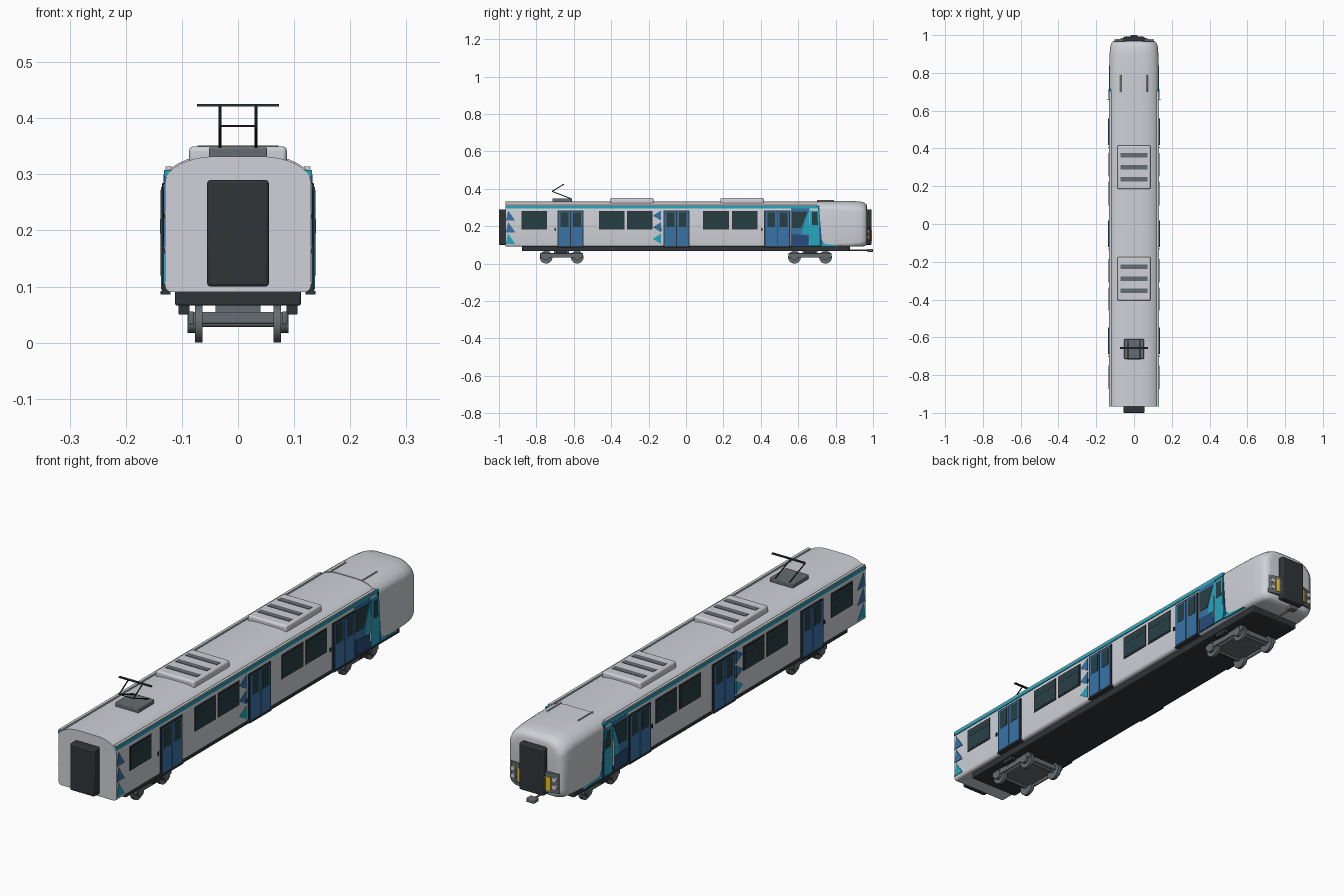
import bpy, bmesh, math
from mathutils import Vector

if "Cube" in bpy.data.objects:
    bpy.data.objects.remove(bpy.data.objects["Cube"])

def mat(name, r, g, b):
    m = bpy.data.materials.new(name)
    m.diffuse_color = (r, g, b, 1)
    m.use_nodes = True
    m.node_tree.nodes["Principled BSDF"].inputs["Base Color"].default_value = m.diffuse_color
    return m

SILVER = mat("silver", .62, .64, .68)
BLACK = mat("black", .03, .035, .04)
STEEL = mat("steel", .13, .15, .16)
GLASS = mat("glass", .02, .05, .06)
BLUE = mat("blue", .04, .17, .38)
NAVY = mat("navy", .02, .07, .20)
TEAL = mat("teal", .02, .38, .52)
YELLOW = mat("yellow", .75, .5, .03)

def finish(name, bm, m, bevel=0, angle=35):
    bmesh.ops.recalc_face_normals(bm, faces=bm.faces)
    me = bpy.data.meshes.new(name)
    bm.to_mesh(me)
    bm.free()
    ob = bpy.data.objects.new(name, me)
    bpy.context.collection.objects.link(ob)
    if m:
        me.materials.append(m)
    if bevel:
        b = ob.modifiers.new("bevel", 'BEVEL')
        b.width, b.segments = bevel, 3
    bpy.ops.object.select_all(action='DESELECT')
    ob.select_set(True)
    bpy.context.view_layer.objects.active = ob
    bpy.ops.object.shade_smooth_by_angle(angle=math.radians(angle))
    return ob

def box(name, x, y, z, m, bevel=0):
    bm = bmesh.new()
    bmesh.ops.create_cube(bm, size=1)
    for v in bm.verts:
        for i, r in enumerate((x, y, z)):
            v.co[i] = r[0] if v.co[i] < 0 else r[1]
    return finish(name, bm, m, bevel)

def sides(name, x, y, z, m, bevel=0):
    for s, tag in ((1, "right"), (-1, "left")):
        box(f"{name}_{tag}", sorted((s * x[0], s * x[1])), y, z, m, bevel)

def rod(name, a, b, r, m, seg=12):
    a, b = Vector(a), Vector(b)
    bm = bmesh.new()
    bmesh.ops.create_cone(bm, cap_ends=True, segments=seg, radius1=r, radius2=r, depth=(b - a).length)
    ob = finish(name, bm, m)
    ob.location = (a + b) / 2
    ob.rotation_euler = (b - a).to_track_quat('Z', 'Y').to_euler()
    return ob

def loft(name, rings, m, angle=35):
    bm = bmesh.new()
    vs = [[bm.verts.new(p) for p in r] for r in rings]
    n = len(vs[0])
    for a, b in zip(vs, vs[1:]):
        for i in range(n):
            bm.faces.new((a[i], a[(i + 1) % n], b[(i + 1) % n], b[i]))
    bm.faces.new(vs[0])
    bm.faces.new(vs[-1])
    return finish(name, bm, m, angle=angle)

def panel(name, pts, m, x0=.126, x1=.1325):
    # flat side decal from a (y, z) outline, on both flanks
    for s, tag in ((1, "right"), (-1, "left")):
        loft(f"{name}_{tag}", [[(s * x, y, z) for y, z in pts] for x in (x0, x1)], m)

def section(y, w, zb, zt, rb, rx, rz):
    half = []
    for i in range(5):
        a = math.pi / 2 * i / 4
        half.append((w - rb + rb * math.sin(a), zb + rb - rb * math.cos(a)))
    for i in range(9):
        a = math.pi / 2 * i / 8
        half.append((w - rx + rx * math.cos(a), zt - rz + rz * math.sin(a)))
    return [(x, y, z) for x, z in half] + [(-x, y, z) for x, z in reversed(half)]

# Body shell and rounded cab
loft("body_shell", [section(y, .13, .09, .332, .012, .09, .047) for y in (-.965, .72)], SILVER)
loft("cab_shell", [section(*p) for p in (
    (.70, .1305, .09, .335, .012, .09, .048), (.80, .1305, .09, .335, .016, .09, .05),
    (.89, .1295, .09, .334, .022, .088, .054), (.935, .1265, .09, .331, .028, .085, .058),
    (.955, .121, .093, .325, .032, .08, .06), (.965, .110, .099, .316, .034, .075, .06),
    (.968, .095, .108, .305, .034, .07, .06))], SILVER, 60)

# End gangways, coupler, underframe
box("front_gangway", (-.055, .055), (-1, -.95), (.10, .29), BLACK, .006)
box("rear_gangway", (-.055, .055), (.95, .992), (.10, .29), BLACK, .006)
box("coupler_head", (-.018, .018), (.97, 1), (.062, .078), STEEL, .003)
rod("coupler_bar", (0, .86, .072), (0, .98, .070), .004, STEEL)
box("underframe", (-.112, .112), (-.877, .877), (.066, .094), BLACK, .004)

# Lamp clusters beside the cab gangway
for s in (1, -1):
    def wedge(name, xa, xb, ya, yb, za, zb, m):
        loft(name, [[(s * xa, .94, z), (s * xb, .94, z), (s * xb, yb, z), (s * xa, ya, z)]
                    for z in (za, zb)], m)
    wedge("lamp_housing", .05, .108, .984, .968, .115, .195, STEEL)
    wedge("lamp_yellow_panel", .055, .078, .986, .980, .125, .18, YELLOW)
    for z in (.14, .17):
        rod("head_lamp", (s * .093, .96, z), (s * .093, .979, z), .010, SILVER, 16)
    rod("cab_handrail", (s * .065, .992, .12), (s * .065, .992, .18), .002, SILVER, 8)

# Cantrail stripe and gutter
panel("top_stripe", [(-.965, .295), (.715, .295), (.715, .308), (-.965, .308)], TEAL, .12, .1315)
sides("gutter", (.118, .129), (-.965, .70), (.309, .314), SILVER)

# Side windows
for y0, y1 in ((-.88, -.743), (-.465, -.33), (-.315, -.18), (.092, .23), (.246, .382)):
    sides("window_frame", (.125, .1325), (y0, y1), (.182, .28), BLACK)
    sides("window_glass", (.126, .1335), (y0 + .006, y1 - .006), (.188, .274), GLASS)
    sides("window_bar", (.126, .134), (y0 + .006, y1 - .006), (.248, .251), BLACK)

# Sliding double doors
for yc in (-.617, -.051, .488):
    sides("door_frame", (.124, .135), (yc - .07, yc + .07), (.088, .283), BLACK)
    for d in (-.033, .033):
        c = yc + d
        sides("door_leaf", (.125, .1375), (c - .031, c + .031), (.095, .277), BLUE)
        sides("door_glass", (.126, .1385), (c - .02, c + .022), (.195, .272), GLASS)
    sides("door_step", (.12, .138), (yc - .07, yc + .07), (.086, .092), BLACK)
    sides("door_button", (.126, .134), (yc - .086, yc - .079), (.175, .19), BLACK)

# Triangle decals
for y0, w in ((-.963, .05), (-.178, .045)):
    for i, m in enumerate((TEAL, BLUE, BLUE)):
        z = .105 + i * .062
        if y0 < -.5:
            pts = [(y0, z), (y0 + w, z), (y0 + .012, z + .055)]
        else:
            pts = [(y0 + w, z), (y0 + w, z + .055), (y0, z + .027)]
        panel("triangle", pts, m)

# Coloured zone and cab door
panel("zone_base", [(.562, .095), (.66, .095), (.66, .295), (.562, .295)], BLUE, x1=.132)
panel("zone_low", [(.565, .098), (.655, .098), (.655, .15), (.565, .158)], NAVY, x1=.1335)
panel("zone_window", [(.568, .19), (.615, .19), (.65, .278), (.568, .278)], GLASS, x1=.1335)
panel("zone_teal", [(.615, .155), (.66, .155), (.66, .285), (.64, .24)], TEAL, x1=.1335)
panel("cab_door", [(.664, .095), (.715, .095), (.712, .285), (.664, .285)], TEAL, x1=.135)
panel("cab_door_glass", [(.674, .205), (.705, .205), (.703, .275), (.674, .275)], GLASS, x1=.136)
panel("cab_pillar", [(.715, .095), (.728, .095), (.712, .30), (.706, .30)], NAVY, x1=.133)
panel("cab_flash", [(.722, .092), (.84, .092), (.74, .105), (.722, .135)], TEAL, .118, .132)
sides("cab_door_rail", (.13, .139), (.657, .661), (.12, .22), SILVER)

# Roof units with slots, roof rails
for yc in (.30, -.29):
    box("roof_unit", (-.087, .087), (yc - .116, yc + .116), (.31, .35), SILVER, .008)
    for d in (-.064, 0, .064):
        box("roof_slot", (-.072, .072), (yc + d - .012, yc + d + .012), (.34, .3515), STEEL)
for s in (1, -1):
    rod("roof_rail", (s * .07, .70, .336), (s * .07, .79, .336), .003, SILVER, 8)

# Pantograph
box("pantograph_base", (-.052, .052), (-.714, -.61), (.325, .348), STEEL, .003)
for x in (-.032, .032):
    rod("pantograph_lower_arm", (x, -.615, .347), (x, -.716, .386), .0025, BLACK, 8)
    rod("pantograph_upper_arm", (x, -.716, .386), (x, -.656, .422), .0025, BLACK, 8)
rod("pantograph_knee", (-.034, -.716, .386), (.034, -.716, .386), .002, BLACK, 8)
box("pantograph_head", (-.073, .073), (-.661, -.651), (.421, .425), BLACK)

# Bogies
for yc in (-.665, .663):
    box("bogie_frame", (-.07, .07), (yc - .10, yc + .10), (.034, .055), STEEL, .003)
    box("bogie_pivot", (-.04, .04), (yc - .04, yc + .04), (.05, .07), STEEL)
    sides("bogie_side_beam", (.078, .088), (yc - .115, yc + .115), (.032, .056), STEEL, .003)
    sides("bogie_spring", (.086, .106), (yc - .03, yc + .03), (.05, .068), BLACK, .002)
    for y in (yc - .083, yc + .083):
        rod("axle", (-.085, y, .034), (.085, y, .034), .006, STEEL)
        for s in (1, -1):
            rod("wheel", (s * .063, y, .034), (s * .077, y, .034), .034, STEEL, 28)
            rod("axle_box", (s * .076, y, .036), (s * .09, y, .036), .019, STEEL, 16)
